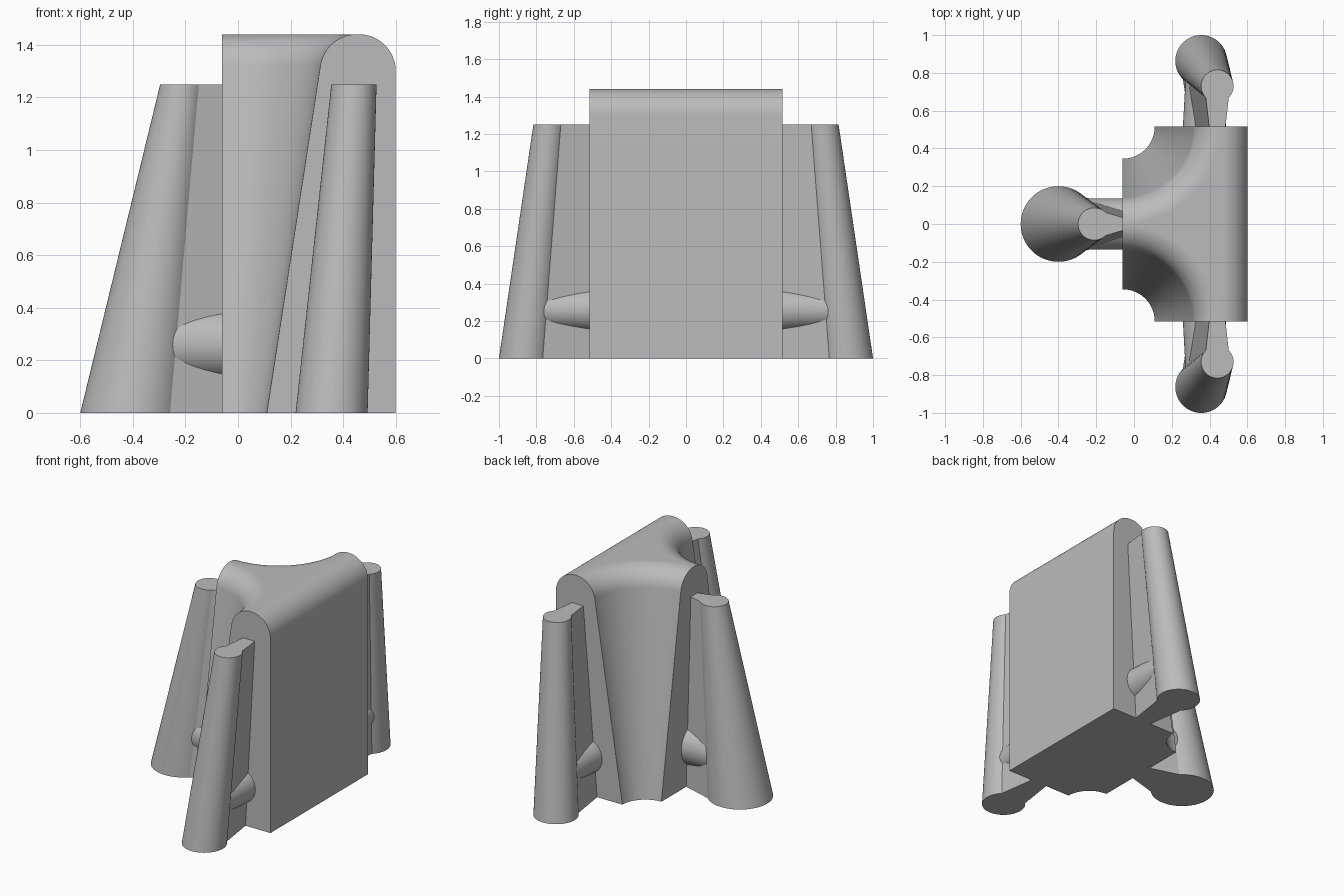
import bpy, bmesh, math
from mathutils import Vector

cube = bpy.data.objects.get("Cube")
if cube:
    bpy.data.objects.remove(cube, do_unlink=True)

grey = bpy.data.materials.new("plain grey")
grey.use_nodes = True
GREY = (0.5, 0.5, 0.5, 1)
grey.diffuse_color = GREY
grey.node_tree.nodes["Principled BSDF"].inputs["Base Color"].default_value = GREY


def finish(bm, name, smooth=True):
    """Turn a bmesh into a named object with clean normals."""
    bmesh.ops.remove_doubles(bm, verts=bm.verts, dist=1e-5)
    bmesh.ops.recalc_face_normals(bm, faces=bm.faces)
    mesh = bpy.data.meshes.new(name)
    bm.to_mesh(mesh)
    bm.free()
    mesh.materials.append(grey)
    obj = bpy.data.objects.new(name, mesh)
    bpy.context.collection.objects.link(obj)
    if smooth:
        shade(obj)
    return obj


def shade(obj):
    bpy.ops.object.select_all(action='DESELECT')
    obj.select_set(True)
    bpy.context.view_layer.objects.active = obj
    bpy.ops.object.shade_smooth_by_angle(angle=math.radians(30))


def loft(name, ring_a, ring_b, smooth=True):
    """Closed solid between two rings of equal length."""
    bm = bmesh.new()
    a = [bm.verts.new(p) for p in ring_a]
    b = [bm.verts.new(p) for p in ring_b]
    bm.faces.new(a)
    bm.faces.new(b)
    for i in range(len(a)):
        j = (i + 1) % len(a)
        bm.faces.new((a[i], a[j], b[j], b[i]))
    return finish(bm, name, smooth)


def circle(centre, radius, u, v, n=64):
    c = Vector(centre)
    return [c + radius * (math.cos(t) * u + math.sin(t) * v)
            for t in (2 * math.pi * i / n for i in range(n))]


def arc(cx, cz, r, start, end, n=20):
    angles = [math.radians(start + (end - start) * i / n) for i in range(n + 1)]
    return [(cx + r * math.cos(a), cz + r * math.sin(a)) for a in angles]


X, Y, Z = Vector((1, 0, 0)), Vector((0, 1, 0)), Vector((0, 0, 1))
BACK, SIDE, WIDE = -0.06, 0.6, 0.515
TOP, ROUND = 1.44, 0.14

# Body block with one rounded long top edge
outline = [(BACK, 0), (SIDE, 0)] + arc(SIDE - ROUND, TOP - ROUND, ROUND, 0, 90) + [(BACK, TOP)]
body = loft("body", [(x, -WIDE, z) for x, z in outline],
            [(x, WIDE, z) for x, z in outline], False)

# Flared corner coves, cut by lathed shapes with a rounded lip
cove = [(0, -0.1), (0.154, -0.1)] + arc(0.512, TOP - ROUND, ROUND, 171, 90) + [(0.512, 1.6), (0, 1.6)]
STEPS = 96
half = math.pi / STEPS
for s in (-1, 1):
    bm = bmesh.new()
    centre = Vector((BACK, s * WIDE, 0))
    ray = Vector((math.cos(half), math.sin(half), 0))
    pts = [bm.verts.new(centre + r * ray + z * Z) for r, z in cove]
    edges = [bm.edges.new(pair) for pair in zip(pts, pts[1:])]
    bmesh.ops.spin(bm, geom=pts + edges, cent=centre, axis=Z,
                   angle=2 * math.pi, steps=STEPS)
    cutter = finish(bm, "cove_cutter")
    cutter.hide_render = True
    cutter.hide_set(True)
    mod = body.modifiers.new("cove", 'BOOLEAN')
    mod.operation, mod.solver, mod.object = 'DIFFERENCE', 'EXACT', cutter

# Apply the cuts and remove the cutters
graph = bpy.context.evaluated_depsgraph_get()
cut_mesh = bpy.data.meshes.new_from_object(body.evaluated_get(graph))
body.modifiers.clear()
body.data = cut_mesh
for obj in [o for o in bpy.data.objects if o.name.startswith("cove_cutter")]:
    bpy.data.objects.remove(obj, do_unlink=True)
shade(body)


def support(name, inward, across, foot, head, r_foot, r_head, wall, neck, strut_r):
    """Leaning tapered post, its web to the body, and a round strut."""
    height = 1.25
    foot, head = Vector(foot), Vector(head) + height * Z
    loft(name + "_post", circle(foot, r_foot, X, Y), circle(head, r_head, X, Y))

    def web_ring(c, r, w):
        k = r * math.sqrt(0.5)
        depth = wall - c.dot(inward)
        ends = ((0, 0.5 * k), (k, k), (depth, w), (depth + 0.05, w))
        left = [c + d * inward + e * across for d, e in ends]
        right = [c + d * inward - e * across for d, e in reversed(ends)]
        return left + right

    loft(name + "_web", web_ring(foot, r_foot, neck[0]),
         web_ring(head, r_head, neck[1]), False)
    start = foot.lerp(head, 0.26 / height)
    end = start + (wall - start.dot(inward) + 0.04) * inward
    loft(name + "_strut", circle(start + 0.4 * r_foot * inward, strut_r[0], across, Z),
         circle(end, strut_r[1], across, Z))


# Large support on the right, smaller matching pair at front and back
support("right", X, Y, (-0.4, 0, 0), (-0.21, 0, 0), 0.2, 0.086,
        BACK, (0.083, 0.035), (0.136, 0.136))
for name, s in (("front", -1), ("back", 1)):
    support(name, -s * Y, X, (0.356, s * 0.863, 0), (0.441, s * 0.73, 0), 0.137, 0.086,
            -WIDE, (0.06, 0.043), (0.1, 0.117))
